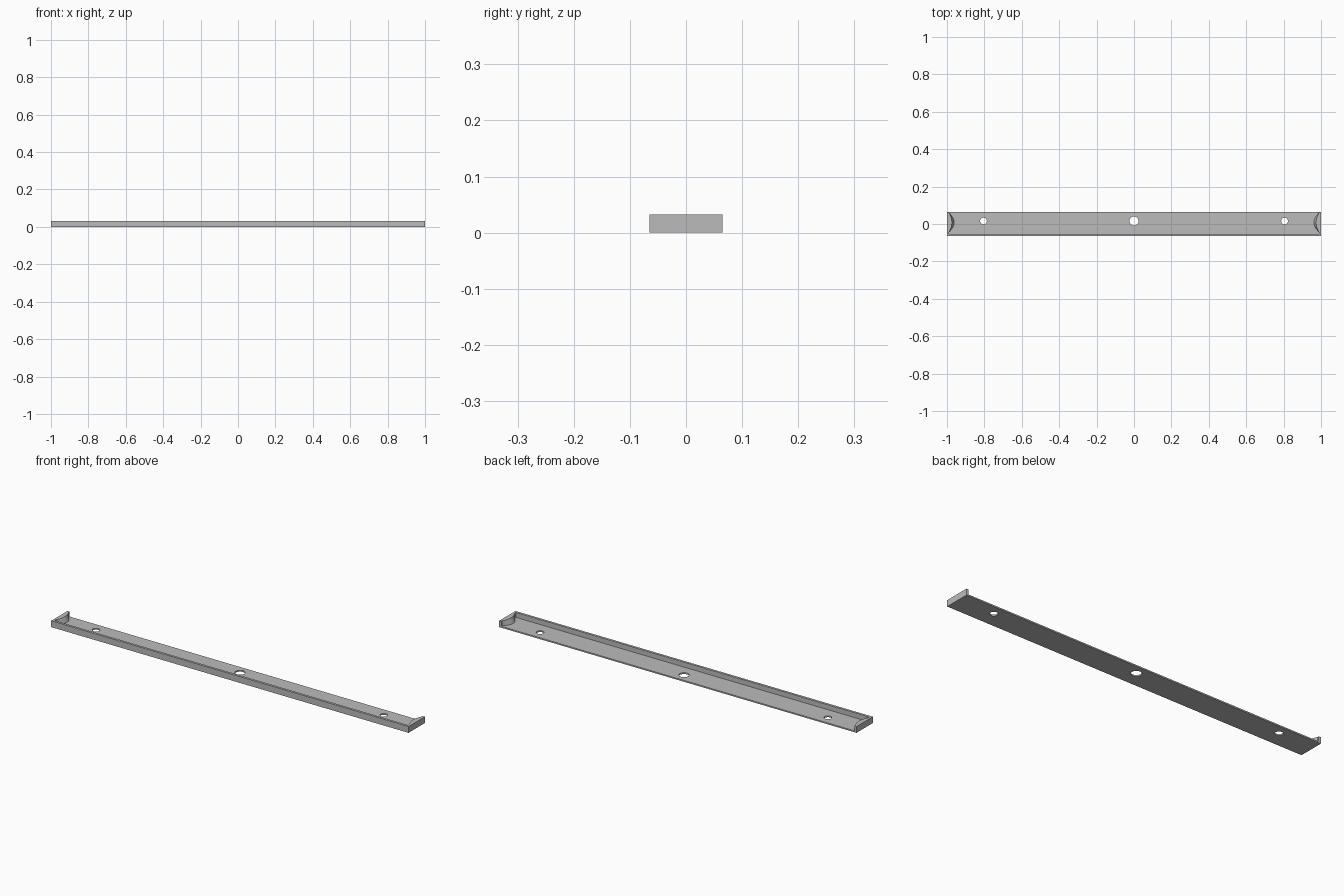
import bpy, bmesh, math

if "Cube" in bpy.data.objects:
    bpy.data.objects.remove(bpy.data.objects["Cube"])

grey = bpy.data.materials.new("plain_grey")
grey.diffuse_color = (0.5, 0.5, 0.5, 1)
grey.use_nodes = True
grey.node_tree.nodes["Principled BSDF"].inputs["Base Color"].default_value = grey.diffuse_color

W, H, T, FLOOR = 0.065, 0.032, 0.012, 0.007


def finish(name, bm):
    bmesh.ops.recalc_face_normals(bm, faces=bm.faces)
    me = bpy.data.meshes.new(name)
    bm.to_mesh(me)
    bm.free()
    me.materials.append(grey)
    ob = bpy.data.objects.new(name, me)
    bpy.context.collection.objects.link(ob)
    return ob


def loft(name, lower, upper):
    """Solid between two matching outlines."""
    bm = bmesh.new()
    a = [bm.verts.new(p) for p in lower]
    b = [bm.verts.new(p) for p in upper]
    bm.faces.new(a)
    bm.faces.new(b)
    n = len(a)
    for i in range(n):
        bm.faces.new((a[i], a[(i + 1) % n], b[(i + 1) % n], b[i]))
    return finish(name, bm)


def prism(name, outline, z0, z1):
    return loft(name, [(x, y, z0) for x, y in outline], [(x, y, z1) for x, y in outline])


def circle(x, y, r, n=32):
    return [(x + r * math.cos(2 * math.pi * i / n), y + r * math.sin(2 * math.pi * i / n))
            for i in range(n)]


# Floor plate with three drilled holes
plate = prism("floor_plate", [(-1, -W), (1, -W), (1, W), (-1, W)], 0, FLOOR)
for i, (x, r) in enumerate([(-0.805, 0.018), (0, 0.024), (0.805, 0.018)]):
    cutter = prism(f"hole_cutter_{i}", circle(x, 0.016, r), -0.05, 0.05)
    cutter.hide_render = True
    cutter.hide_viewport = True
    cutter.display_type = 'WIRE'
    mod = plate.modifiers.new("hole", 'BOOLEAN')
    mod.operation = 'DIFFERENCE'
    mod.solver = 'EXACT'
    mod.object = cutter

# Front wall and end walls as one U-shaped rim, open at the back
prism("rim_wall", [(-1, -W), (1, -W), (1, W), (1 - T, W), (1 - T, -W + T),
                   (-1 + T, -W + T), (-1 + T, W), (-1, W)], FLOOR, H)


# Curved bosses on the inside of each end wall, leaning out towards the floor
def bow(side, bulge, z, n=16):
    pts = []
    for i in range(n + 1):
        t = -1 + 2 * i / n
        pts.append((side * (1 - T + bulge * (1 - t * t)), 0.008 + 0.05 * t, z))
    return pts


for side, label in ((-1, "left"), (1, "right")):
    boss = loft(label + "_end_boss", bow(side, -0.026, FLOOR), bow(side, -0.014, H))
